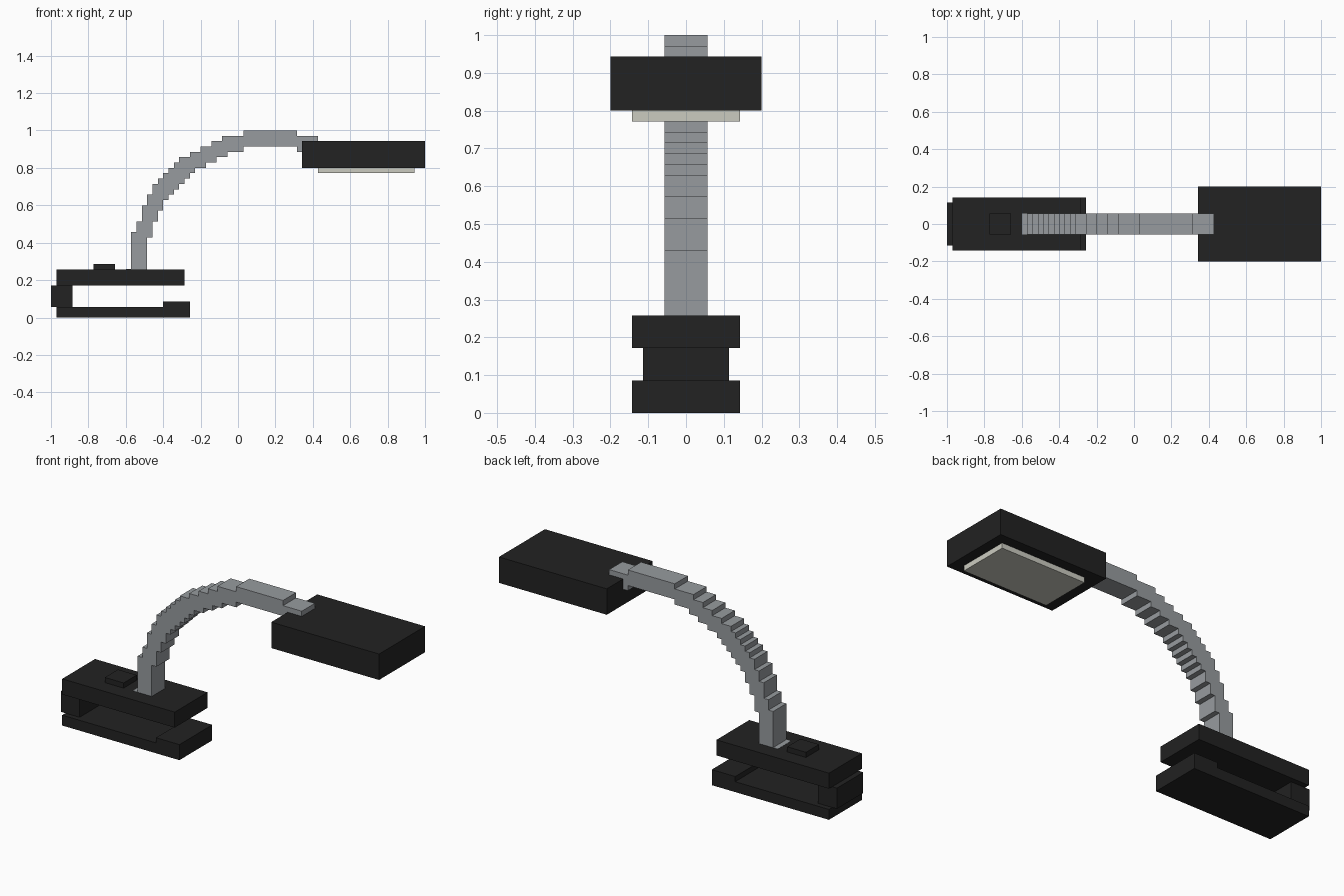
import bpy
import bmesh
from mathutils import Matrix, Vector

cube = bpy.data.objects.get("Cube")
if cube:
    bpy.data.objects.remove(cube, do_unlink=True)

U = 1 / 35  # one grid step of the blocky design


def material(name, rgb):
    mat = bpy.data.materials.new(name)
    mat.use_nodes = True
    colour = (*rgb, 1)
    mat.diffuse_color = colour
    mat.node_tree.nodes["Principled BSDF"].inputs["Base Color"].default_value = colour
    return mat


black = material("black plastic", (0.016, 0.016, 0.016))
grey = material("grey metal", (0.31, 0.33, 0.345))
white = material("warm white diffuser", (0.6, 0.6, 0.53))


def blocks(name, mat, half_depth, spans):
    """One object of boxes, each given as (x0, x1, z0, z1) in grid steps."""
    bm = bmesh.new()
    for x0, x1, z0, z1 in spans:
        centre = Vector(((x0 + x1) / 2, 0, (z0 + z1) / 2)) * U
        size = Vector((x1 - x0, 2 * half_depth, z1 - z0)) * U
        bmesh.ops.create_cube(bm, size=1, matrix=Matrix.LocRotScale(centre, None, size))
    mesh = bpy.data.meshes.new(name)
    bm.to_mesh(mesh)
    bm.free()
    mesh.materials.append(mat)
    obj = bpy.data.objects.new(name, mesh)
    bpy.context.collection.objects.link(obj)
    return obj


# Clamp base
blocks("clamp_upper_jaw", black, 5, [(-34, -10, 6, 9)])
blocks("clamp_lower_jaw", black, 5, [(-34, -9, 0, 2)])
blocks("clamp_lip", black, 5, [(-14, -9, 2, 3)])
blocks("clamp_spine", black, 4, [(-35, -31, 2, 6)])
blocks("power_button", black, 2, [(-27, -23, 9, 10)])

# Curved neck: upright, steep steps, even diagonal, shallow steps, level top
neck = [(-20, -17, 9, 16), (-19, -16, 15, 18), (-18, -15, 18, 21), (-17, -14, 20, 23)]
neck += [(-16 + i, -13 + i, 22 + i, 25 + i) for i in range(6)]
neck += [(-9 + 2 * i, -6 + 2 * i, 28 + i, 31 + i) for i in range(3)]
neck += [(-3, 1, 31, 34), (1, 11, 32, 35), (11, 15, 31, 34)]
blocks("neck", grey, 2, neck)
blocks("neck_socket", grey, 2, [(-21, -17, 8, 9.05)])

# Lamp head
blocks("lamp_head", black, 7, [(12, 35, 28, 33)])
blocks("lamp_diffuser", white, 5, [(15, 33, 27, 28)])
